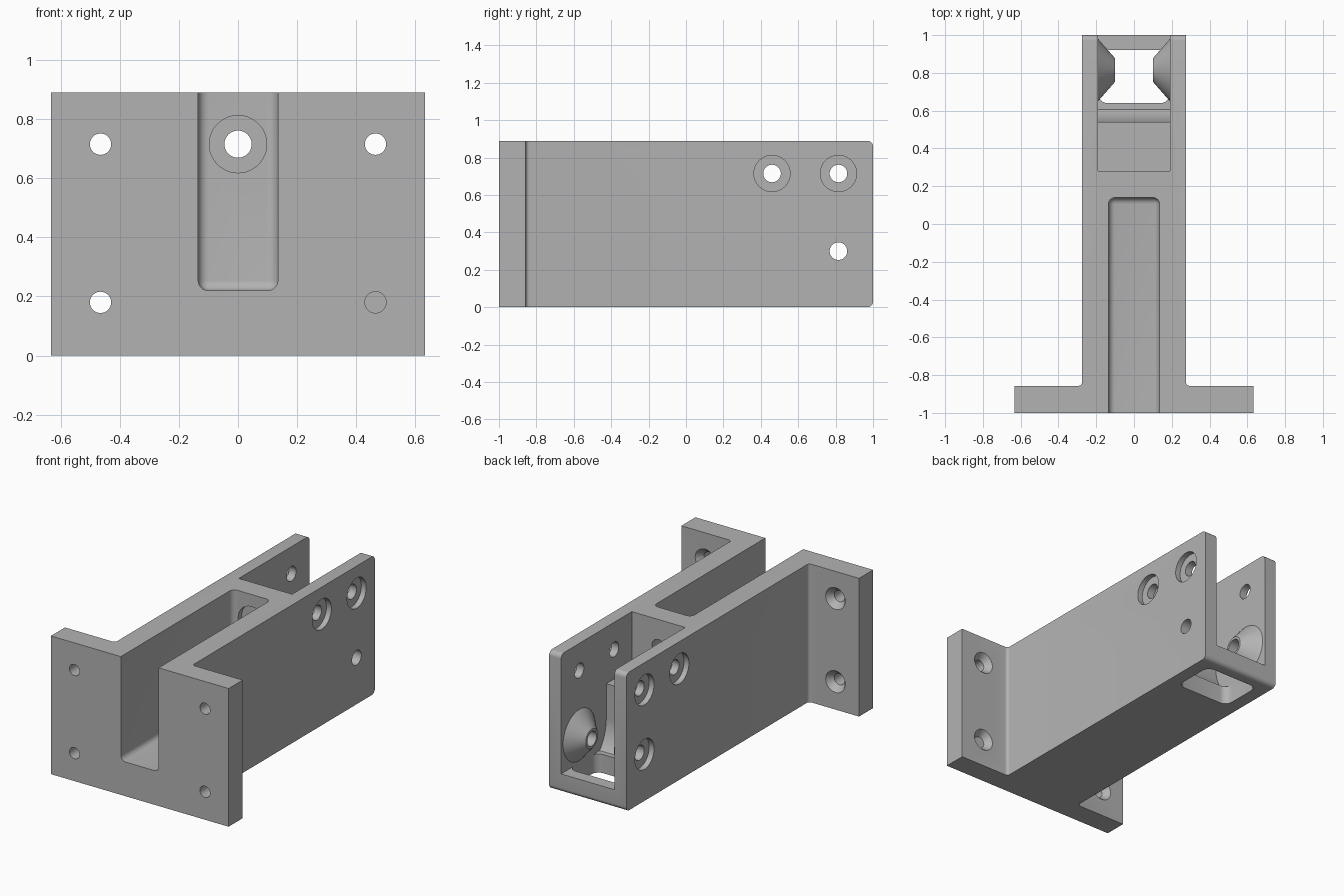
import bpy, bmesh, math
from mathutils import Matrix, Vector

cube = bpy.data.objects.get("Cube")
if cube:
    bpy.data.objects.remove(cube, do_unlink=True)

grey = bpy.data.materials.new("plain grey")
grey.use_nodes = True
COLOUR = (0.45, 0.45, 0.45, 1)
grey.diffuse_color = COLOUR
grey.node_tree.nodes["Principled BSDF"].inputs["Base Color"].default_value = COLOUR


def finish(name, bm):
    bmesh.ops.recalc_face_normals(bm, faces=bm.faces)
    mesh = bpy.data.meshes.new(name)
    bm.to_mesh(mesh)
    bm.free()
    mesh.materials.append(grey)
    obj = bpy.data.objects.new(name, mesh)
    bpy.context.collection.objects.link(obj)
    return obj


def prism(name, points, place, lo, hi, round_rule=None, radius=0.03):
    """Extrude an outline from lo to hi; optionally round edges picked by a rule."""
    bm = bmesh.new()
    face = bm.faces.new([bm.verts.new(place(a, b, lo)) for a, b in points])
    new = bmesh.ops.extrude_face_region(bm, geom=[face])["geom"]
    shift = Vector(place(0, 0, hi)) - Vector(place(0, 0, lo))
    bmesh.ops.translate(bm, verts=[v for v in new if isinstance(v, bmesh.types.BMVert)], vec=shift)
    bmesh.ops.recalc_face_normals(bm, faces=bm.faces)
    if round_rule:
        edges = [e for e in bm.edges if round_rule(*[v.co for v in e.verts])]
        bmesh.ops.bevel(bm, geom=edges, offset=radius, segments=6, profile=0.5, affect='EDGES')
    return finish(name, bm)


def on_plan(a, b, h):
    return (a, b, h)


def on_side(a, b, h):
    return (h, a, b)


def rod(name, axis, centre, r1, r2, length):
    """Cylinder or cone along an axis, r1 at its negative end."""
    bm = bmesh.new()
    bmesh.ops.create_cone(bm, cap_ends=True, segments=48, radius1=r1, radius2=r2, depth=length)
    turn = Vector((0, 0, 1)).rotation_difference(Vector(axis)).to_matrix().to_4x4()
    bmesh.ops.transform(bm, matrix=Matrix.Translation(centre) @ turn, verts=bm.verts)
    return finish(name, bm)


def combine(target, other, operation='DIFFERENCE'):
    mod = target.modifiers.new("combine", 'BOOLEAN')
    mod.operation, mod.solver, mod.object = operation, 'EXACT', other
    bpy.context.view_layer.objects.active = target
    bpy.ops.object.modifier_apply(modifier=mod.name)
    bpy.data.objects.remove(other, do_unlink=True)


def rect(x, y0, y1):
    return [(-x, y0), (x, y0), (x, y1), (-x, y1)]


TOP, FLANGE, HALF, SLOT, FLOOR = 0.89, -0.857, 0.275, 0.19, 0.12
HOLE_Y, HOLE_Z, PIVOT_Z = 0.815, 0.715, 0.30

# T-shaped body: wide flange in front, long arm behind
half = [(0.633, -1), (0.633, FLANGE)]
for i in range(7):
    t = math.radians(270 - 15 * i)
    half.append((HALF + 0.02 + 0.02 * math.cos(t), FLANGE + 0.02 + 0.02 * math.sin(t)))
half.append((HALF, 1))
outline = half + [(-x, y) for x, y in reversed(half)]
body = prism("bracket", outline, on_plan, 0, TOP,
             lambda a, b: a.y > 0.99 and b.y > 0.99 and abs(a.z - b.z) < 0.01)

# front channel with rounded floor and end
combine(body, prism("channel_cut", rect(0.135, -1.2, 0.14), on_plan, 0.22, 1.2,
                    lambda a, b: True, 0.035))

# rear slot: raised ledge, then a clearance arc around the pivot
reach = HOLE_Y - 0.54
stop = math.asin((PIVOT_Z - FLOOR) / reach)
profile = [(1.2, 1.2), (0.28, 1.2), (0.28, 0.525), (0.54, 0.525)]
for i in range(13):
    t = math.pi + stop * i / 12
    profile.append((HOLE_Y + reach * math.cos(t), PIVOT_Z + reach * math.sin(t)))
profile.append((1.2, FLOOR))
combine(body, prism("slot_cut", profile, on_side, -SLOT, SLOT))

# opening through the slot floor
combine(body, prism("floor_cut", rect(SLOT, 0.64, 0.92), on_plan, -0.1, 0.2,
                    lambda a, b: abs(a.z - b.z) > 0.1, 0.05))

# conical pivot bosses inside the slot
for s in (-1, 1):
    combine(body, rod("boss", (-s, 0, 0), (s * 0.15, HOLE_Y, PIVOT_Z), 0.176, 0.062, 0.1), 'UNION')

# cross holes and their counterbores
for y, z in ((HOLE_Y, HOLE_Z), (0.46, HOLE_Z), (HOLE_Y, PIVOT_Z)):
    combine(body, rod("cross_hole", (1, 0, 0), (0, y, z), 0.047, 0.047, 1))
    for s in (-1, 1):
        if s < 0 or z > PIVOT_Z:
            combine(body, rod("counterbore", (1, 0, 0), (s * HALF, y, z), 0.097, 0.097, 0.07))

# hole through the middle wall
combine(body, rod("wall_hole", (0, 1, 0), (0, 0.2, HOLE_Z), 0.046, 0.046, 0.4))
combine(body, rod("wall_counterbore", (0, 1, 0), (0, 0.12, HOLE_Z), 0.097, 0.097, 0.11))

# flange screw holes, countersunk from behind
for x in (-0.465, 0.465):
    for z in (0.18, HOLE_Z):
        combine(body, rod("screw_hole", (0, 1, 0), (x, -0.93, z), 0.036, 0.036, 0.4))
        combine(body, rod("countersink", (0, 1, 0), (x, FLANGE - 0.015, z), 0.036, 0.078, 0.05))

bpy.ops.object.select_all(action='DESELECT')
body.select_set(True)
bpy.context.view_layer.objects.active = body
bpy.ops.object.shade_smooth_by_angle(angle=math.radians(30))
